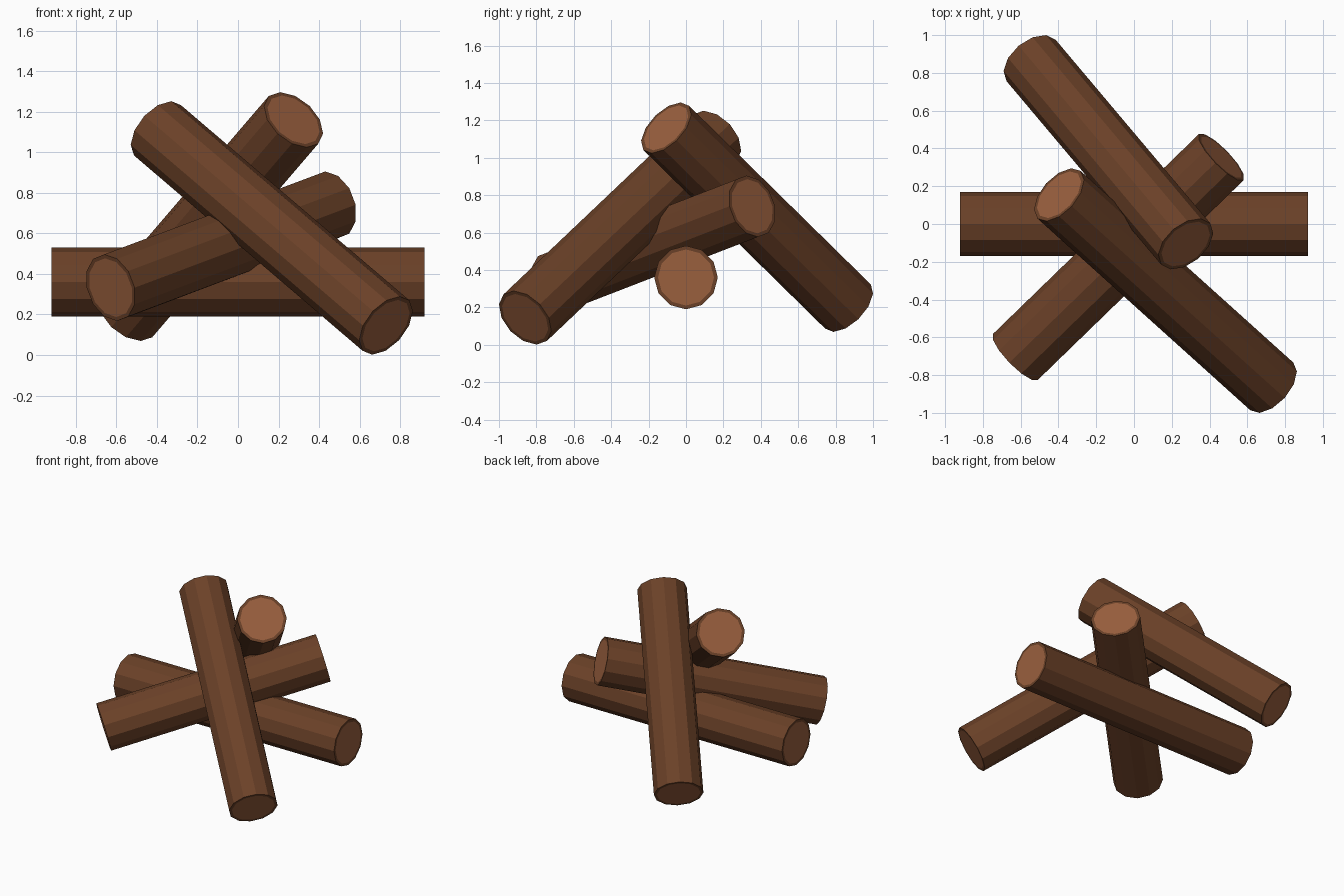
import bpy, bmesh
from mathutils import Vector

if "Cube" in bpy.data.objects:
    bpy.data.objects.remove(bpy.data.objects["Cube"])

RADIUS = 0.17
SIDES = 12


def material(name, color):
    mat = bpy.data.materials.new(name)
    mat.diffuse_color = (*color, 1)
    mat.use_nodes = True
    mat.node_tree.nodes["Principled BSDF"].inputs["Base Color"].default_value = mat.diffuse_color
    return mat


bark = material("bark", (0.147, 0.053, 0.021))
cut_wood = material("cut_wood", (0.32, 0.115, 0.048))


def log(name, start, end):
    start, end = Vector(start), Vector(end)
    axis = end - start
    bm = bmesh.new()
    bmesh.ops.create_cone(bm, cap_ends=True, segments=SIDES, radius1=RADIUS,
                          radius2=RADIUS, depth=axis.length)
    # cut ends: a pale disc inside a thin ring of bark
    caps = [f for f in bm.faces if len(f.verts) == SIDES]
    bmesh.ops.inset_individual(bm, faces=caps, thickness=0.02)
    for f in caps:
        f.material_index = 1
    mesh = bpy.data.meshes.new(name)
    bm.to_mesh(mesh)
    bm.free()
    mesh.materials.append(bark)
    mesh.materials.append(cut_wood)
    obj = bpy.data.objects.new(name, mesh)
    obj.location = (start + end) / 2
    obj.rotation_euler = axis.to_track_quat('Z', 'Y').to_euler()
    bpy.context.collection.objects.link(obj)


# level log through the middle, then three leaning logs
log("level_log", (-0.92, 0, 0.36), (0.92, 0, 0.36))
log("front_leaning_log", (0.73, -0.86, 0.145), (-0.397, 0.155, 1.108))
log("back_leaning_log", (-0.545, 0.866, 0.205), (0.274, -0.106, 1.16))
log("low_leaning_log", (-0.628, -0.704, 0.332), (0.462, 0.354, 0.741))
